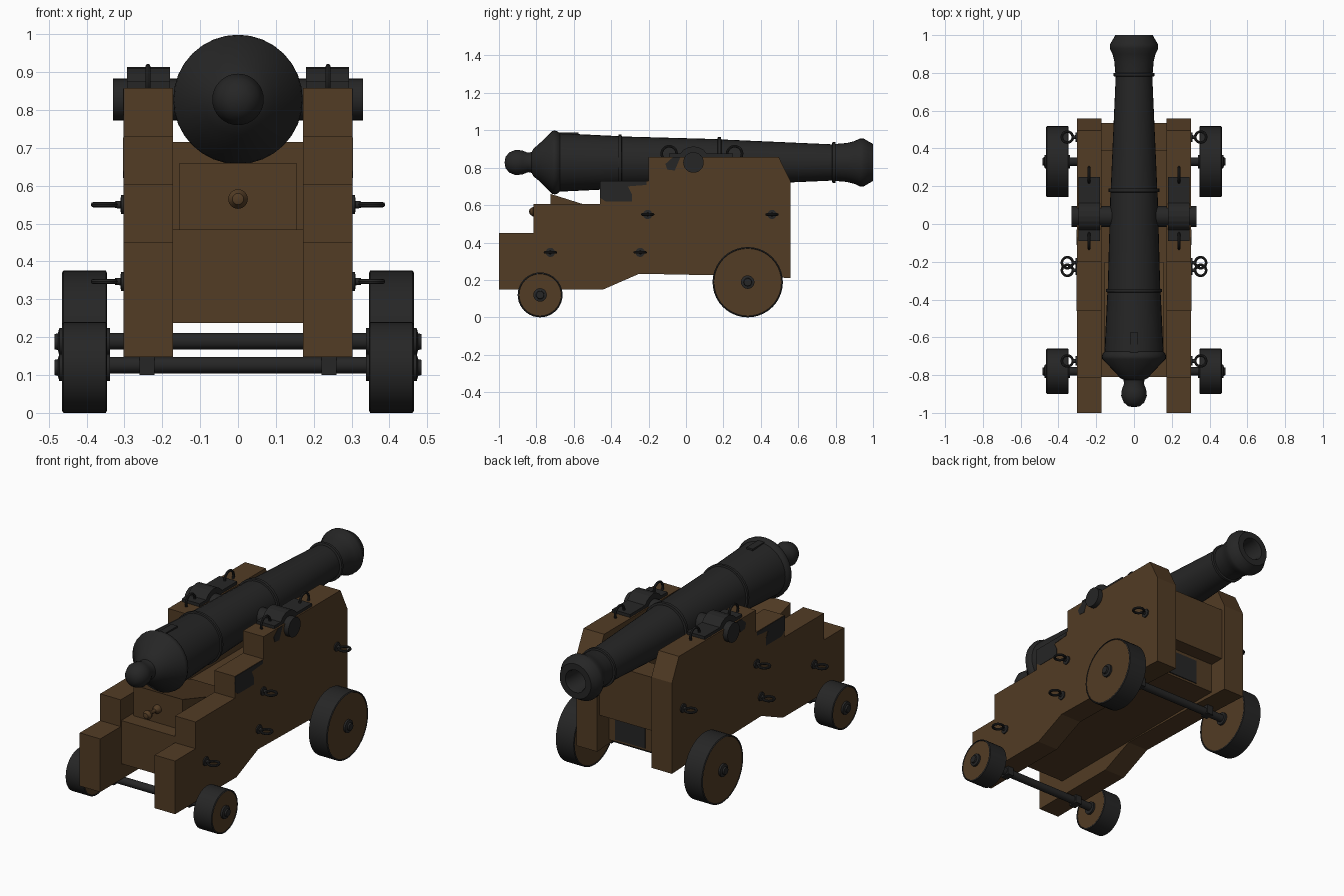
import bpy, bmesh, math
from mathutils import Vector

if "Cube" in bpy.data.objects:
    bpy.data.objects.remove(bpy.data.objects["Cube"])


def material(name, col):
    m = bpy.data.materials.new(name)
    m.diffuse_color = (*col, 1)
    m.use_nodes = True
    m.node_tree.nodes["Principled BSDF"].inputs["Base Color"].default_value = m.diffuse_color
    return m


WOOD = material("brown wood", (0.085, 0.045, 0.018))
IRON = material("black iron", (0.019, 0.019, 0.019))


def finish(name, bm, mats, smooth=False):
    bmesh.ops.recalc_face_normals(bm, faces=bm.faces)
    me = bpy.data.meshes.new(name)
    bm.to_mesh(me)
    bm.free()
    for m in mats:
        me.materials.append(m)
    ob = bpy.data.objects.new(name, me)
    bpy.context.collection.objects.link(ob)
    if smooth:
        bpy.ops.object.select_all(action='DESELECT')
        ob.select_set(True)
        bpy.context.view_layer.objects.active = ob
        bpy.ops.object.shade_smooth_by_angle(angle=math.radians(35))
    return ob


# side profile (y, z) extruded across x
def prism(name, pts, x0, x1, mat):
    bm = bmesh.new()
    f = bm.faces.new([bm.verts.new((x0, y, z)) for y, z in pts])
    r = bmesh.ops.extrude_face_region(bm, geom=[f])
    vs = [v for v in r["geom"] if isinstance(v, bmesh.types.BMVert)]
    bmesh.ops.translate(bm, verts=vs, vec=(x1 - x0, 0, 0))
    return finish(name, bm, [mat])


def box(name, x0, x1, y0, y1, z0, z1, mat):
    return prism(name, [(y0, z0), (y1, z0), (y1, z1), (y0, z1)], x0, x1, mat)


# turned part: profile (position along axis, radius)
def lathe(name, prof, axis, c, mats, n=32, rule=None):
    bm = bmesh.new()
    rings = []
    for a, r in prof:
        ring = []
        for i in range(1 if r == 0 else n):
            t = 2 * math.pi * i / n
            u, w = r * math.cos(t), r * math.sin(t)
            p = (u, a, w) if axis == 'Y' else (a, u, w)
            ring.append(bm.verts.new(Vector(p) + Vector(c)))
        rings.append(ring)
    for k, (A, B) in enumerate(zip(rings, rings[1:])):
        for i in range(n):
            j = (i + 1) % n
            q = [A[i % len(A)], A[j % len(A)], B[j % len(B)], B[i % len(B)]]
            q = list(dict.fromkeys(q))
            if len(q) > 2:
                f = bm.faces.new(q)
                if rule:
                    f.material_index = rule(k)
    return finish(name, bm, mats, True)


# ring with its hole along x (plane 'YZ') or along z (plane 'XY')
def ring(name, c, R, r, plane):
    bm = bmesh.new()
    n, m = 20, 8
    vs = []
    for i in range(n):
        t = 2 * math.pi * i / n
        for j in range(m):
            s = 2 * math.pi * j / m
            d, h = R + r * math.cos(s), r * math.sin(s)
            a, b = d * math.cos(t), d * math.sin(t)
            p = (a, b, h) if plane == 'XY' else (h, a, b)
            vs.append(bm.verts.new(Vector(p) + Vector(c)))
    for i in range(n):
        for j in range(m):
            i2, j2 = (i + 1) % n, (j + 1) % m
            bm.faces.new([vs[i * m + j], vs[i2 * m + j], vs[i2 * m + j2], vs[i * m + j2]])
    return finish(name, bm, [IRON], True)


AX = 0.828  # barrel axis height

# barrel with knob, reinforcing rings, flared muzzle and bore
lathe("barrel", [
    (-0.97, 0), (-0.965, 0.03), (-0.945, 0.054), (-0.91, 0.068), (-0.875, 0.064),
    (-0.845, 0.052), (-0.825, 0.056), (-0.815, 0.075), (-0.79, 0.095), (-0.715, 0.168),
    (-0.70, 0.171), (-0.685, 0.165), (-0.675, 0.156),
    (-0.362, 0.141), (-0.36, 0.149), (-0.345, 0.149), (-0.343, 0.139),
    (0.168, 0.125), (0.17, 0.135), (0.187, 0.135), (0.189, 0.123),
    (0.78, 0.097), (0.783, 0.109), (0.798, 0.109), (0.80, 0.099),
    (0.86, 0.104), (0.90, 0.114), (0.93, 0.128), (0.95, 0.128), (0.975, 0.113),
    (1.0, 0.099), (1.0, 0.064), (0.985, 0.058), (0.55, 0.056), (0.55, 0)], 'Y', (0, 0, AX), [IRON])
box("vent_plate", -0.02, 0.02, -0.68, -0.575, 0.95, 0.988, IRON)
lathe("trunnion", [(-0.33, 0), (-0.33, 0.055), (0.33, 0.055), (0.33, 0)], 'X', (0, 0.04, AX), [IRON])

# bed, transom and elevating wedge between the cheeks
box("bed", -0.173, 0.173, -0.81, 0.45, 0.238, 0.485, WOOD)
box("front_transom", -0.173, 0.173, 0.39, 0.535, 0.41, 0.715, WOOD)
box("transom_plate", -0.06, 0.13, 0.45, 0.455, 0.25, 0.39, IRON)
prism("wedge", [(-0.725, 0.484), (-0.725, 0.66), (-0.2, 0.495), (-0.2, 0.484)], -0.155, 0.155, WOOD)
lathe("wedge_knob", [(-0.84, 0), (-0.835, 0.015), (-0.818, 0.026), (-0.80, 0.02), (-0.785, 0.01),
                     (-0.755, 0.01), (-0.74, 0.022), (-0.72, 0.024), (-0.72, 0)],
      'Y', (0, 0, 0.565), [WOOD], 16)

# stepped cheek outline
CHEEK = [(-1, 0.148), (-1, 0.452), (-0.815, 0.452), (-0.815, 0.605), (-0.46, 0.605),
         (-0.46, 0.73), (-0.2, 0.73), (-0.2, 0.858), (0.495, 0.858), (0.558, 0.73),
         (0.558, 0.21), (0.3, 0.222), (-0.25, 0.233), (-0.445, 0.148)]
# bent strap over the trunnion
CAP = [(-0.09, 0.855), (-0.09, 0.875)]
CAP += [(0.04 - 0.086 * math.cos(math.radians(a)), AX + 0.086 * math.sin(math.radians(a)))
        for a in range(33, 148, 19)]
CAP += [(0.25, 0.875), (0.25, 0.855)]
# worn iron patches on the outer cheek
STEP_PATCH = [(-0.46, 0.728), (-0.46, 0.64), (-0.43, 0.62), (-0.29, 0.62), (-0.29, 0.66),
              (-0.31, 0.70), (-0.21, 0.708), (-0.21, 0.728)]
TOP_PATCH = [(-0.11, 0.82), (-0.10, 0.79), (-0.06, 0.785), (-0.03, 0.856), (-0.07, 0.856)]

for s, side in ((1, "right"), (-1, "left")):
    prism(side + "_cheek", CHEEK, s * 0.172, s * 0.302, WOOD)
    prism(side + "_trunnion_cap", CAP, s * 0.18, s * 0.293, IRON)
    prism(side + "_step_patch", STEP_PATCH, s * 0.30, s * 0.304, IRON)
    prism(side + "_top_patch", TOP_PATCH, s * 0.30, s * 0.304, IRON)
    for y in (-0.09, 0.26):
        ring(side + "_cap_ring", (s * 0.238, y, 0.875), 0.04, 0.007, 'YZ')

    # eyebolts: round washer, shank and flat-lying ring
    for y, z in ((-0.205, 0.55), (0.46, 0.55), (-0.725, 0.347), (-0.245, 0.347)):
        lathe(side + "_eyebolt", [(s * 0.30, 0.025), (s * 0.309, 0.025), (s * 0.311, 0.01),
                                  (s * 0.325, 0.009), (s * 0.325, 0)], 'X', (0, y, z), [IRON], 12)
        ring(side + "_eyebolt_ring", (s * 0.353, y, z), 0.029, 0.007, 'XY')

    # wheels: wooden faces, iron tread
    for pos, y, R in (("front", 0.33, 0.188), ("rear", -0.78, 0.12)):
        c = (0, y, R)
        lathe(f"{side}_{pos}_wheel", [(s * 0.35, 0), (s * 0.35, R - 0.008), (s * 0.346, R - 0.006),
                                      (s * 0.349, R), (s * 0.461, R), (s * 0.465, R - 0.006),
                                      (s * 0.461, R - 0.008), (s * 0.461, 0)],
              'X', c, [WOOD, IRON], 40, lambda k: 0 if k in (0, 6) else 1)
        lathe(f"{side}_{pos}_hub", [(s * 0.338, 0), (s * 0.338, 0.036), (s * 0.472, 0.036),
                                    (s * 0.476, 0.022), (s * 0.485, 0.02), (s * 0.485, 0)],
              'X', c, [IRON], 20)
        top = 0.225 if pos == "front" else 0.15
        box(f"{side}_{pos}_axle_bracket", s * 0.22, s * 0.26, y - 0.028, y + 0.028,
            R - 0.02, top, IRON)

# axles
for pos, y, z in (("front", 0.33, 0.189), ("rear", -0.78, 0.126)):
    lathe(pos + "_axle", [(-0.345, 0), (-0.345, 0.022), (0.345, 0.022), (0.345, 0)],
          'X', (0, y, z), [IRON], 16)
